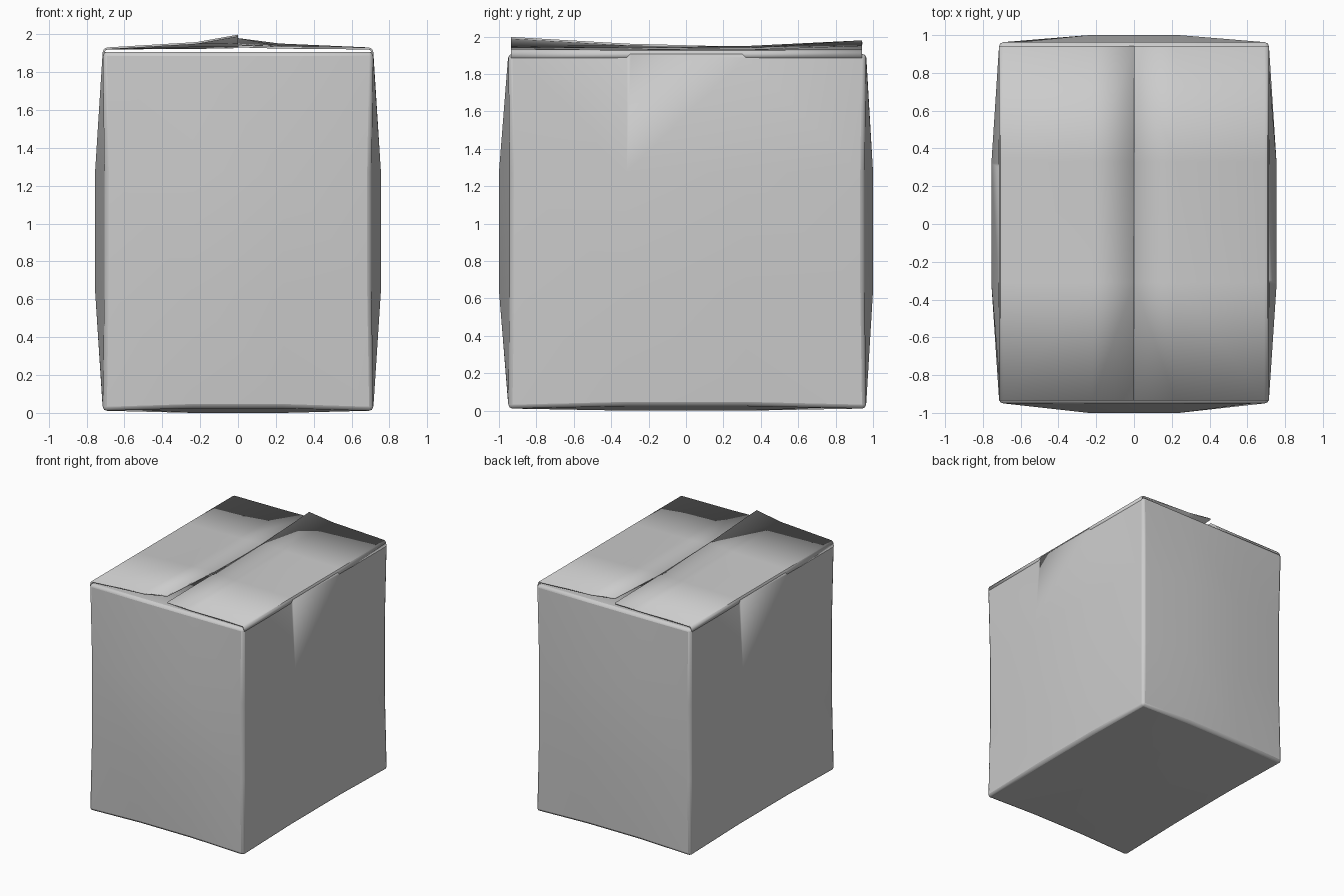
import bpy, bmesh

if "Cube" in bpy.data.objects:
    bpy.data.objects.remove(bpy.data.objects["Cube"])


def finish(bm, name, thickness, bevel=0.0):
    bmesh.ops.recalc_face_normals(bm, faces=bm.faces)
    # make sure the open sheets face outwards / upwards
    if sum(f.normal.z * f.calc_area() for f in bm.faces if f.calc_center_median().z > 1.9) < 0:
        bmesh.ops.reverse_faces(bm, faces=bm.faces)
    mesh = bpy.data.meshes.new(name)
    bm.to_mesh(mesh)
    bm.free()
    ob = bpy.data.objects.new(name, mesh)
    bpy.context.collection.objects.link(ob)
    bpy.ops.object.select_all(action='DESELECT')
    ob.select_set(True)
    bpy.context.view_layer.objects.active = ob
    if bevel:
        m = ob.modifiers.new("rounded_folds", 'BEVEL')
        m.width, m.segments = bevel, 2
        m.limit_method, m.angle_limit = 'ANGLE', 0.9
    s = ob.modifiers.new("board", 'SOLIDIFY')
    s.thickness, s.offset = thickness, -1
    bpy.ops.object.shade_smooth_by_angle(angle=0.6)
    return ob


# Carton body: a 3x3x3 box with bulging walls and closed front / back flaps
bm = bmesh.new()
bmesh.ops.create_cube(bm, size=2)
bmesh.ops.subdivide_edges(bm, edges=bm.edges, cuts=2, use_grid_fill=True)
for v in bm.verts:
    x, y, z = v.co
    ex, ey, ez = (abs(c) > 0.9 for c in (x, y, z))
    px = x * 0.715
    py = y * (0.95 if y < 0 else 0.963)
    pz = 0.01 + (z + 1) / 2 * 1.898
    if not ez:
        if ex and ey:                       # corner edges pinch in
            px *= 0.985
            py *= 0.99
        elif ex:                            # side walls bulge
            px = x * 0.755
        elif ey:                            # front and back bulge
            py = y * 1.0
    elif z < 0:                             # sagging bottom
        if not (ex or ey):
            pz = 0.0
        elif not (ex and ey):
            pz = 0.025
    v.co = (px, py, pz)
gap = [f for f in bm.faces
       if f.calc_center_median().z > 1.88 and abs(f.calc_center_median().y) < 0.2]
bmesh.ops.delete(bm, geom=gap, context='FACES')
finish(bm, "carton_body", 0.012, 0.022)

# Two warped top flaps, folded over from the side walls and meeting in the middle
YS = (-0.935, -0.31, 0.33, 0.942)


def top_flap(name, side, inner):
    bm = bmesh.new()
    rows = []
    for y, zi in zip(YS, inner):
        zm = 1.931 + (zi - 1.931) * 0.42
        prof = ((0.716, 1.885), (0.714, 1.912), (0.706, 1.925), (0.69, 1.931),
                (0.22, zm), (0.001, zi))
        rows.append([bm.verts.new((side * x, y, z)) for x, z in prof])
    for a, b in zip(rows, rows[1:]):
        for i in range(len(a) - 1):
            bm.faces.new((a[i], a[i + 1], b[i + 1], b[i]))
    finish(bm, name, 0.011)


top_flap("left_top_flap", -1, (1.998, 1.962, 1.945, 1.938))
top_flap("right_top_flap", 1, (1.942, 1.946, 1.95, 1.98))
